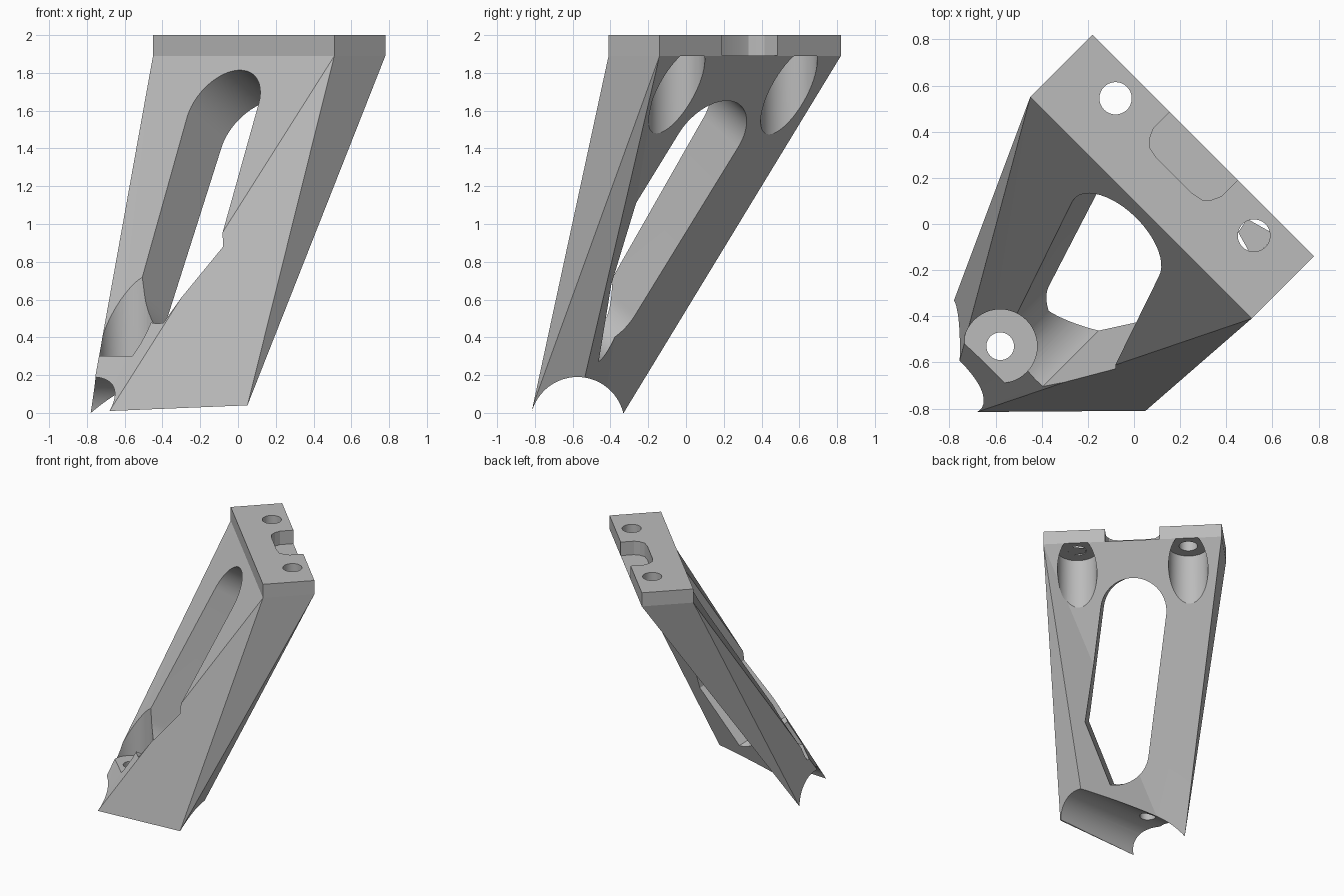
import bpy, bmesh, math
from mathutils import Vector, Matrix

cube = bpy.data.objects.get("Cube")
if cube:
    bpy.data.objects.remove(cube, do_unlink=True)

grey = bpy.data.materials.new("plain_grey")
grey.use_nodes = True
tone = (0.5, 0.5, 0.5, 1)
grey.diffuse_color = tone
grey.node_tree.nodes["Principled BSDF"].inputs["Base Color"].default_value = tone

PLATE_LOW, PLATE_TOP = 1.89, 2.0


def make_object(name, bm):
    bmesh.ops.recalc_face_normals(bm, faces=bm.faces)
    mesh = bpy.data.meshes.new(name)
    bm.to_mesh(mesh)
    bm.free()
    mesh.materials.append(grey)
    ob = bpy.data.objects.new(name, mesh)
    bpy.context.collection.objects.link(ob)
    return ob


def prism(name, outline, depth):
    """Extrude a closed 3D outline along a depth vector."""
    bm = bmesh.new()
    face = bm.faces.new([bm.verts.new(p) for p in outline])
    ext = bmesh.ops.extrude_face_region(bm, geom=[face], use_keep_orig=True)
    moved = [g for g in ext["geom"] if isinstance(g, bmesh.types.BMVert)]
    bmesh.ops.translate(bm, verts=moved, vec=Vector(depth))
    return make_object(name, bm)


def rod(name, start, depth, radius, sides=48):
    """Round cutter along a main axis."""
    rot = Vector(depth).to_track_quat("Z", "Y")
    ring = [Vector(start) + rot @ Vector((radius * math.cos(a), radius * math.sin(a), 0))
            for a in (2 * math.pi * i / sides for i in range(sides))]
    return prism(name, ring, depth)


def cut(target, cutter):
    cutter.hide_render = True
    mod = target.modifiers.new("cut", "BOOLEAN")
    mod.operation, mod.solver, mod.object = "DIFFERENCE", "EXACT", cutter
    bpy.context.view_layer.objects.active = target
    bpy.ops.object.modifier_apply(modifier=mod.name)
    bpy.data.objects.remove(cutter, do_unlink=True)


# Corners: a, b, c, d under the plate; the rest around the foot
corners = {
    "a": (-0.45, 0.55, PLATE_LOW), "b": (-0.18, 0.82, PLATE_LOW),
    "c": (0.78, -0.14, PLATE_LOW), "d": (0.51, -0.41, PLATE_LOW),
    "front": (-0.68, -0.815, 0.01), "outer": (-0.79, -0.72, 0.0),
    "heel": (-0.78, -0.33, 0.0), "inner": (-0.58, -0.42, 0.13),
    "toe": (0.05, -0.81, 0.04), "toe_back": (0.07, -0.54, 0.17),
}
bm = bmesh.new()
v = {key: bm.verts.new(p) for key, p in corners.items()}

# Leaning slab, then the side web that reaches out to the toe
for names in ("a d front", "a front outer", "b c inner", "b inner heel",
              "a b heel", "a heel outer", "outer front inner", "outer inner heel",
              "d front toe", "d toe c", "c toe toe_back", "c toe_back inner",
              "front toe toe_back", "front toe_back inner"):
    bm.faces.new([v[n] for n in names.split()])

# Mounting plate: straight block on top of the leg
top = bm.faces.new([v[n] for n in "abcd"])
ext = bmesh.ops.extrude_face_region(bm, geom=[top])
bmesh.ops.translate(bm, vec=(0, 0, PLATE_TOP - PLATE_LOW),
                    verts=[g for g in ext["geom"] if isinstance(g, bmesh.types.BMVert)])
bmesh.ops.dissolve_limit(bm, angle_limit=0.005, verts=bm.verts, edges=bm.edges)
leg = make_object("leaning_leg_bracket", bm)

# Long slot, square to the sloping front face, its lower side cut off slanting
corner = Vector(corners["a"])
across = (Vector(corners["d"]) - corner).normalized()
normal = across.cross(Vector(corners["front"]) - corner).normalized()
if normal.y < 0:
    normal.negate()
down = Vector((-0.235, -0.48, -0.85))
down = (down - normal * down.dot(normal)).normalized()
side = normal.cross(down)
centre, radius, steps = Vector((-0.08, -0.065, 1.6)), 0.25, 24


def slot_arc(base, start, sweep):
    angles = [start + sweep * i / steps for i in range(steps + 1)]
    return [base + radius * (side * math.cos(a) + down * math.sin(a)) for a in angles]


slot = slot_arc(centre, math.pi, math.pi)
slot += slot_arc(centre + down * 1.08, 0, math.pi / 2)
slot.append(centre + down * 0.88 - side * radius)
cut(leg, prism("slot_cutter", [p - normal * 0.6 for p in slot], normal * 1.8))

# Round saddle under the foot
cut(leg, rod("saddle_cutter", (-1.2, -0.575, -0.06), (2.4, 0, 0), 0.25, 64))

# Foot screw pocket and hole
cut(leg, rod("foot_pocket_cutter", (-0.58, -0.53, 0.3), (0, 0, 0.9), 0.16))
cut(leg, rod("foot_hole_cutter", (-0.58, -0.53, -0.2), (0, 0, 0.8), 0.06))

# Plate screw holes with wide clearance bores below
for x, y in ((-0.08, 0.545), (0.52, -0.05)):
    cut(leg, rod("plate_bore_cutter", (x, y, 0.9), (0, 0, PLATE_LOW - 0.9), 0.15))
    cut(leg, rod("plate_hole_cutter", (x, y, 1.7), (0, 0, 0.5), 0.07))

# Rounded notch in the back edge of the plate
profile = [(-0.208, 0.1), (-0.208, -0.1), (-0.19, -0.14), (-0.16, -0.17), (-0.11, -0.18)]
profile += [(-p, q) for p, q in reversed(profile)]
mid = Vector((0.302, 0.338, PLATE_LOW))
turn = Matrix.Rotation(-math.pi / 4, 3, "Z")
cut(leg, prism("notch_cutter", [mid + turn @ Vector((p, q, 0.001)) for p, q in profile], (0, 0, 0.3)))

# Smooth the round walls, keep hard edges
bpy.ops.object.select_all(action="DESELECT")
leg.select_set(True)
bpy.context.view_layer.objects.active = leg
bpy.ops.object.shade_smooth_by_angle(angle=math.radians(15))
